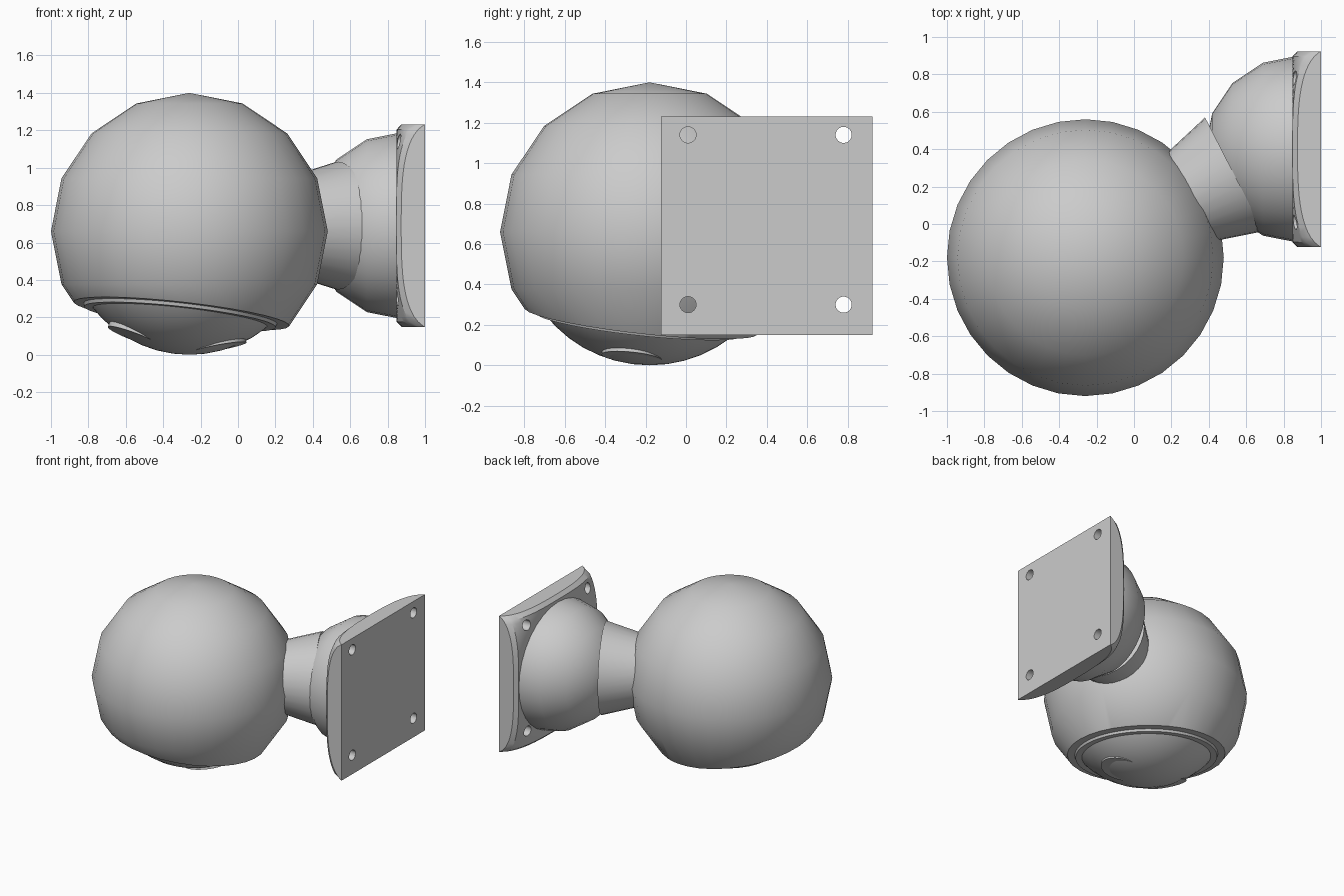
import bpy, bmesh, math
from mathutils import Vector, Matrix

if "Cube" in bpy.data.objects:
    bpy.data.objects.remove(bpy.data.objects["Cube"])

C = Vector((-0.26, -0.18, 0.66))            # ball centre
TILT = Vector((-0.11, -0.11, -1)).normalized()  # direction the opening faces


def finish(bm, name):
    bmesh.ops.recalc_face_normals(bm, faces=bm.faces)
    me = bpy.data.meshes.new(name)
    bm.to_mesh(me)
    bm.free()
    ob = bpy.data.objects.new(name, me)
    bpy.context.collection.objects.link(ob)
    return ob


def cut_sphere(name, centre, r, segs, rings, plane_co, plane_no, rot=None):
    """Sphere with everything on the plane_no side removed and capped."""
    bm = bmesh.new()
    m = Matrix.Translation(centre) @ (rot or Matrix())
    bmesh.ops.create_uvsphere(bm, u_segments=segs, v_segments=rings, radius=r, matrix=m)
    bmesh.ops.bisect_plane(bm, geom=bm.verts[:] + bm.edges[:] + bm.faces[:],
                           plane_co=plane_co, plane_no=plane_no, clear_outer=True)
    bmesh.ops.holes_fill(bm, edges=[e for e in bm.edges if e.is_boundary], sides=0)
    return finish(bm, name)


def cone(name, a, b, r1, r2, segs=48):
    """Capped cone running from point a to point b."""
    a, b = Vector(a), Vector(b)
    d = b - a
    bm = bmesh.new()
    bmesh.ops.create_cone(bm, cap_ends=True, segments=segs, radius1=r1, radius2=r2, depth=d.length,
                          matrix=Matrix.Translation((a + b) / 2) @ d.to_track_quat('Z', 'Y').to_matrix().to_4x4())
    return finish(bm, name)


# Ball housing, sliced off by the tilted opening
cut_sphere("ball_housing", C, 0.74, 32, 8, C + TILT * 0.445, TILT)

# Inner dome with its collar in the opening
cut_sphere("inner_dome", C, 0.66, 48, 24, C + TILT * 0.40, -TILT)
cone("dome_collar", C + TILT * 0.42, C + TILT * 0.463, 0.53, 0.515, 64)

# Two round windows standing slightly proud of the dome
for i, (dx, dy) in enumerate([(0.16, -0.09), (-0.30, -0.12)]):
    p = C + Vector((dx, dy, -math.sqrt(0.66 ** 2 - dx * dx - dy * dy)))
    n = Vector((dx * 0.72, dy * 0.72, p.z - C.z)).normalized()
    p -= n * 0.013
    cone(f"dome_window_{i + 1}", p - n * 0.06, p, 0.15, 0.15)

# Flared neck between ball and mount
d = Vector((0.89, 0.456, 0)).normalized()
mid = Vector((0.34, 0.165, 0.69))
cone("neck", mid - d * 0.14, mid + d * 0.22, 0.24, 0.342, 32)

# Half-round mount against the plate
cut_sphere("mount_dome", (0.88, 0.40, 0.69), 0.5, 32, 8, (0.9, 0, 0), (1, 0, 0),
           Matrix.Rotation(math.pi / 2, 4, 'Y'))

# Wall plate: square outline, front face falling away towards the corners
PY, PZ, HY, HZ, T = 0.40, 0.69, 0.523, 0.541, 0.153
N = 40
bm = bmesh.new()
bmesh.ops.create_grid(bm, x_segments=N, y_segments=N, size=1)
for v in bm.verts:
    y, z = v.co.x * HY, v.co.y * HZ
    v.co = (1, PY + y, PZ + z)
back = bm.faces[:]
ext = bmesh.ops.extrude_face_region(bm, geom=back, use_keep_orig=True)
for v in [g for g in ext["geom"] if isinstance(g, bmesh.types.BMVert)]:
    y, z = v.co.y - PY, v.co.z - PZ
    t = min(1, max(0, (math.hypot(y, z) - 0.50) / 0.255))
    e = min(HY - abs(y), HZ - abs(z))
    soft = 0.025 * max(0, 1 - e / 0.026) ** 2
    v.co.x = 1 - max(0.004, T * math.sqrt(1 - t * t) - soft)
plate = finish(bm, "wall_plate")

# Screw holes
for y in (0.01, 0.78):
    for z in (0.30, 1.14):
        cutter = cone("screw_hole_cutter", (0.7, y, z), (1.1, y, z), 0.04, 0.04, 24)
        cutter.hide_render = True
        mod = plate.modifiers.new("hole", 'BOOLEAN')
        mod.operation, mod.solver, mod.object = 'DIFFERENCE', 'EXACT', cutter
        bpy.context.view_layer.objects.active = plate
        bpy.ops.object.modifier_apply(modifier=mod.name)
        bpy.data.objects.remove(cutter)

# Smooth curved surfaces, keep sharp edges
for ob in bpy.context.collection.objects:
    ob.select_set(True)
bpy.context.view_layer.objects.active = plate
bpy.ops.object.shade_smooth_by_angle(angle=math.radians(32))
